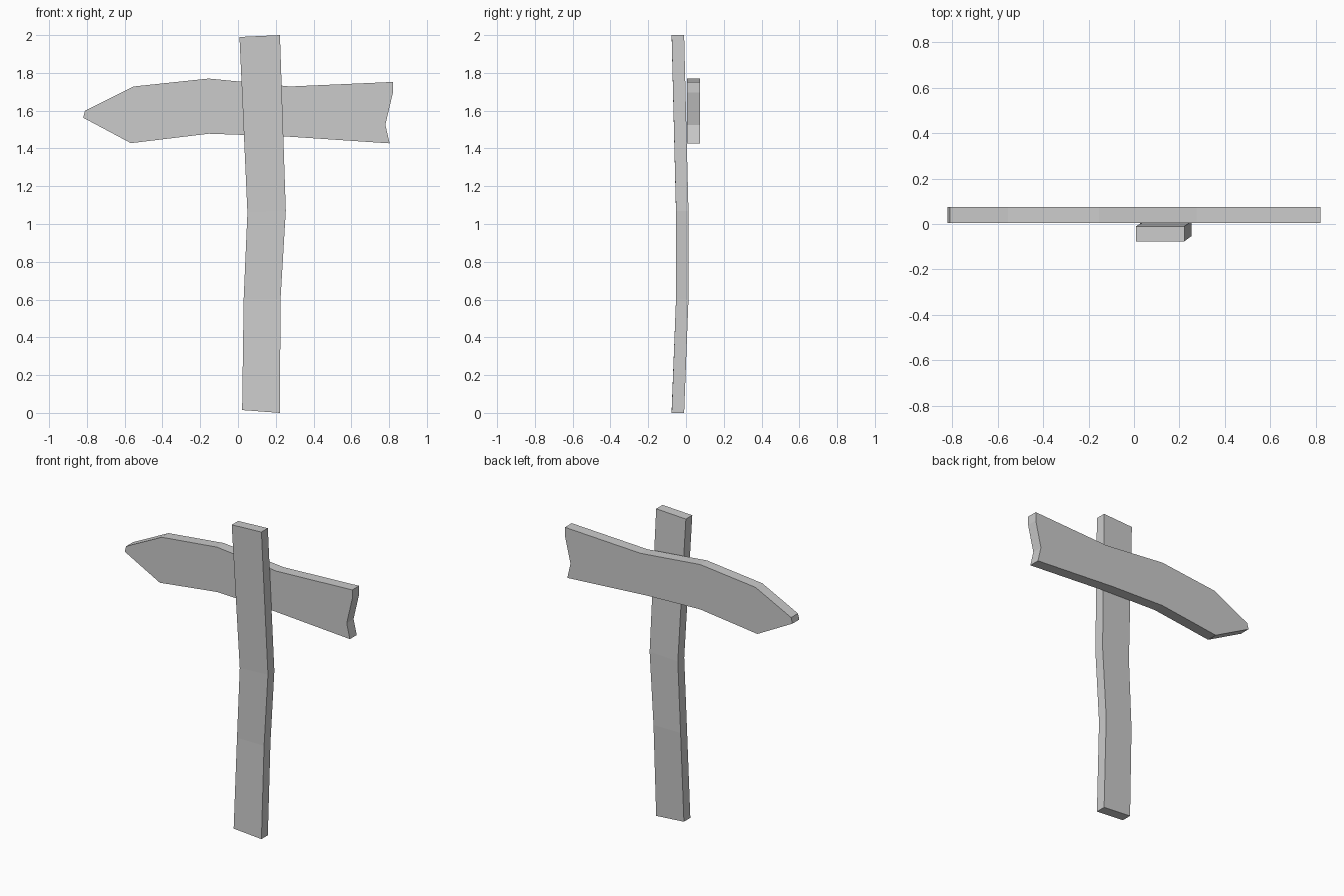
import bpy, bmesh

if "Cube" in bpy.data.objects:
    bpy.data.objects.remove(bpy.data.objects["Cube"])


def loft(name, sections):
    """Skin a row of matching four-corner sections and cap both ends."""
    bm = bmesh.new()
    rings = [[bm.verts.new(p) for p in s] for s in sections]
    for a, b in zip(rings, rings[1:]):
        for i in range(4):
            j = (i + 1) % 4
            bm.faces.new((a[i], a[j], b[j], b[i]))
    bm.faces.new(rings[0])
    bm.faces.new(rings[-1])
    finish(name, bm)


def finish(name, bm):
    bmesh.ops.recalc_face_normals(bm, faces=bm.faces)
    mesh = bpy.data.meshes.new(name)
    bm.to_mesh(mesh)
    bm.free()
    obj = bpy.data.objects.new(name, mesh)
    bpy.context.collection.objects.link(obj)


# Crooked post: left x, left z, right x, right z, front y of each section
THICK = 0.066
post = [
    (0.022, 0.015, 0.222, 0.0, -0.076),
    (0.030, 0.60, 0.225, 0.60, -0.053),
    (0.050, 1.06, 0.253, 1.07, -0.053),
    (0.008, 1.99, 0.222, 2.0, -0.076),
]
loft("post", [
    [(xl, y, zl), (xr, y, zr), (xr, y + THICK, zr), (xl, y + THICK, zl)]
    for xl, zl, xr, zr, y in post
])

# Arrow board: front outline from the blunt tip to the notched tail
outline = [
    (-0.82, 1.563), (-0.81, 1.60), (-0.553, 1.728), (-0.155, 1.77),
    (0.275, 1.728), (0.82, 1.752), (0.82, 1.695), (0.78, 1.525),
    (0.803, 1.427), (0.23, 1.465), (-0.155, 1.478), (-0.567, 1.428),
]
FRONT, BACK = 0.005, 0.075
bm = bmesh.new()
face = bm.faces.new([bm.verts.new((x, FRONT, z)) for x, z in outline])
ext = bmesh.ops.extrude_face_region(bm, geom=[face], use_keep_orig=True)
moved = [g for g in ext["geom"] if isinstance(g, bmesh.types.BMVert)]
bmesh.ops.translate(bm, verts=moved, vec=(0, BACK - FRONT, 0))
finish("arrow_board", bm)
